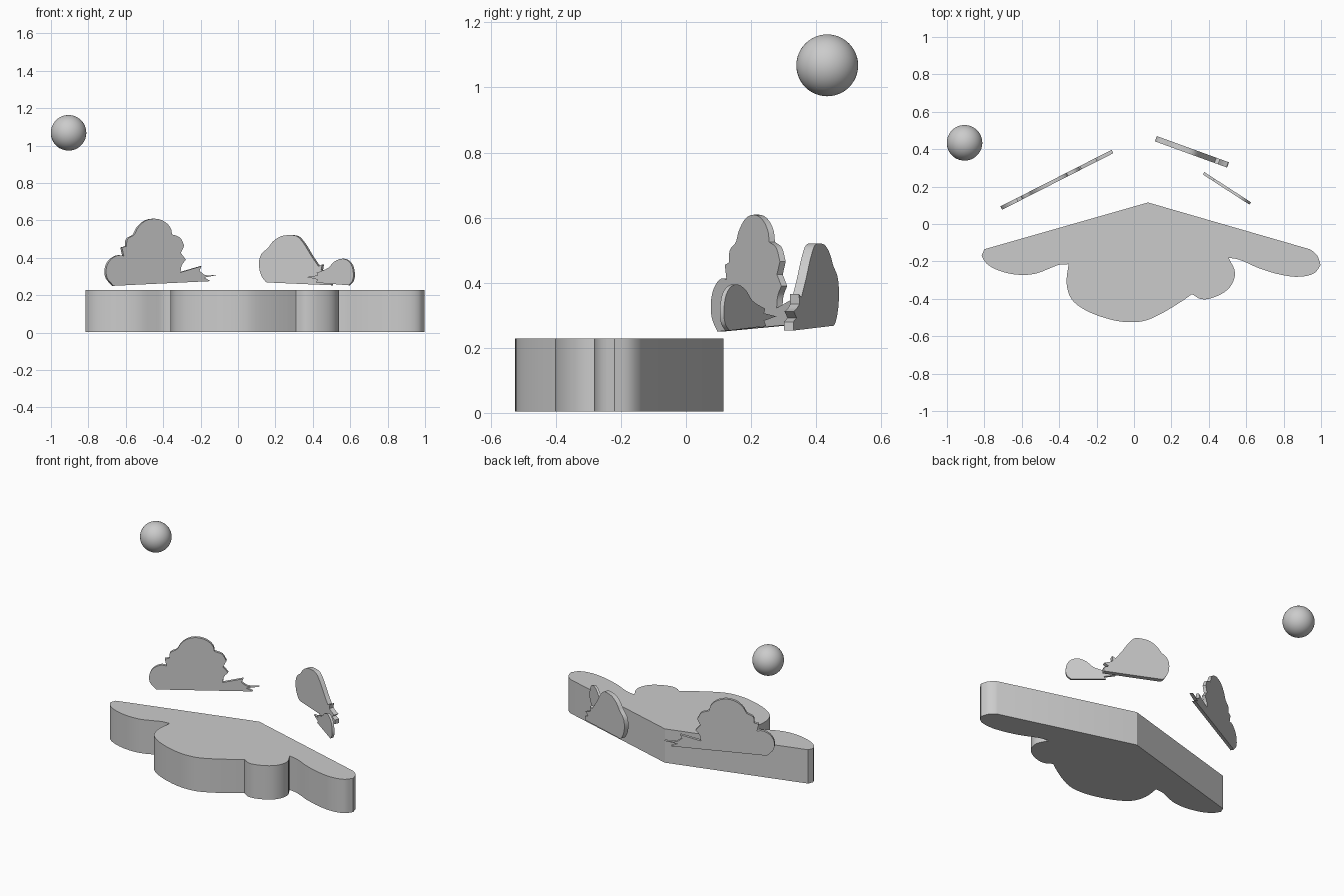
import bpy, bmesh, math
from mathutils import Vector

if "Cube" in bpy.data.objects:
    bpy.data.objects.remove(bpy.data.objects["Cube"])


def smooth_outline(pts, steps=4, corner=50, straight=0.2):
    """Round a closed outline, keeping sharp corners and long straight runs."""
    pts = [Vector(p) for p in pts]
    n = len(pts)
    out = []

    def tangent(i, chord):
        a = (pts[i] - pts[i - 1]).normalized()
        b = (pts[(i + 1) % n] - pts[i]).normalized()
        return chord if a.angle(b) > math.radians(corner) else (a + b).normalized()

    for i in range(n):
        p, q = pts[i], pts[(i + 1) % n]
        out.append(p)
        d = q - p
        if d.length > straight:
            continue
        c = d.normalized()
        t0 = tangent(i, c) * d.length
        t1 = tangent((i + 1) % n, c) * d.length
        for k in range(1, steps):
            s = k / steps
            out.append(p * (2*s**3 - 3*s**2 + 1) + t0 * (s**3 - 2*s**2 + s)
                       + q * (3*s**2 - 2*s**3) + t1 * (s**3 - s**2))
    return out


def slab(name, ring_a, ring_b):
    """Closed solid between two matching rings of points."""
    bm = bmesh.new()
    a = [bm.verts.new(p) for p in ring_a]
    b = [bm.verts.new(p) for p in ring_b]
    bm.faces.new(a)
    bm.faces.new(b[::-1])
    n = len(a)
    for i in range(n):
        bm.faces.new((a[i], b[i], b[(i + 1) % n], a[(i + 1) % n]))
    bmesh.ops.recalc_face_normals(bm, faces=bm.faces)
    mesh = bpy.data.meshes.new(name)
    bm.to_mesh(mesh)
    bm.free()
    obj = bpy.data.objects.new(name, mesh)
    bpy.context.collection.objects.link(obj)
    bpy.ops.object.select_all(action='DESELECT')
    obj.select_set(True)
    bpy.context.view_layer.objects.active = obj
    bpy.ops.object.shade_smooth_by_angle(angle=math.radians(30))
    return obj


def cloud(name, profile, start, end, thickness):
    """Upright cutout: front (x, z) profile laid on the plan line start-end."""
    start, end = Vector(start), Vector(end)
    d = end - start
    normal = Vector((-d.y, d.x)).normalized() * thickness / 2
    rings = []
    for side in (-1, 1):
        ring = []
        for x, z in smooth_outline(profile):
            p = start + d * ((x - start.x) / d.x) + normal * side
            ring.append((p.x, p.y, z))
        rings.append(ring)
    return slab(name, *rings)


# Cloud-shaped base platform with two straight back walls
base = smooth_outline([
    (0.075, 0.115), (-0.80, -0.135), (-0.815, -0.17), (-0.79, -0.21),
    (-0.72, -0.25), (-0.61, -0.272), (-0.525, -0.265), (-0.45, -0.237),
    (-0.40, -0.218), (-0.35, -0.215), (-0.36, -0.32), (-0.335, -0.40),
    (-0.27, -0.455), (-0.12, -0.512), (-0.03, -0.525), (0.055, -0.518),
    (0.135, -0.485), (0.26, -0.41), (0.31, -0.375), (0.36, -0.402),
    (0.445, -0.385), (0.515, -0.335), (0.54, -0.26), (0.505, -0.18),
    (0.56, -0.19), (0.67, -0.237), (0.78, -0.27), (0.885, -0.282),
    (0.965, -0.262), (0.998, -0.22), (0.98, -0.17), (0.94, -0.135)])
slab("base_platform", [(x, y, 0.004) for x, y in base],
     [(x, y, 0.228) for x, y in base])

# Large cloud cutout on the left
cloud("large_cloud", [
    (-0.67, 0.25), (-0.705, 0.295), (-0.707, 0.35), (-0.685, 0.39),
    (-0.645, 0.413), (-0.615, 0.41), (-0.625, 0.455), (-0.60, 0.462),
    (-0.595, 0.50), (-0.56, 0.523), (-0.54, 0.56), (-0.50, 0.597),
    (-0.45, 0.609), (-0.40, 0.595), (-0.365, 0.56), (-0.357, 0.525),
    (-0.315, 0.508), (-0.292, 0.465), (-0.31, 0.425), (-0.283, 0.39),
    (-0.305, 0.36), (-0.312, 0.322), (-0.20, 0.355), (-0.21, 0.33),
    (-0.18, 0.308), (-0.115, 0.308), (-0.185, 0.294), (-0.15, 0.275)],
    (-0.71, 0.085), (-0.12, 0.385), 0.02)

# Medium cloud cutout on the right
cloud("medium_cloud", [
    (0.16, 0.268), (0.13, 0.305), (0.117, 0.37), (0.13, 0.42),
    (0.165, 0.452), (0.19, 0.485), (0.23, 0.513), (0.28, 0.521),
    (0.32, 0.515), (0.35, 0.485), (0.40, 0.405), (0.435, 0.355),
    (0.455, 0.365), (0.45, 0.335), (0.475, 0.32), (0.50, 0.312),
    (0.475, 0.292), (0.503, 0.28), (0.503, 0.253)],
    (0.12, 0.455), (0.505, 0.315), 0.03)

# Small cloud cutout in front of it
cloud("small_cloud", [
    (0.372, 0.297), (0.43, 0.306), (0.425, 0.32), (0.485, 0.345),
    (0.52, 0.38), (0.565, 0.395), (0.602, 0.375), (0.62, 0.325),
    (0.615, 0.275), (0.595, 0.253), (0.42, 0.267), (0.43, 0.283)],
    (0.374, 0.27), (0.618, 0.112), 0.015)

# Floating sun ball
bpy.ops.mesh.primitive_uv_sphere_add(segments=48, ring_count=24, radius=0.095,
                                     location=(-0.906, 0.434, 1.068))
bpy.context.object.name = "sun_ball"
bpy.ops.object.shade_smooth()
